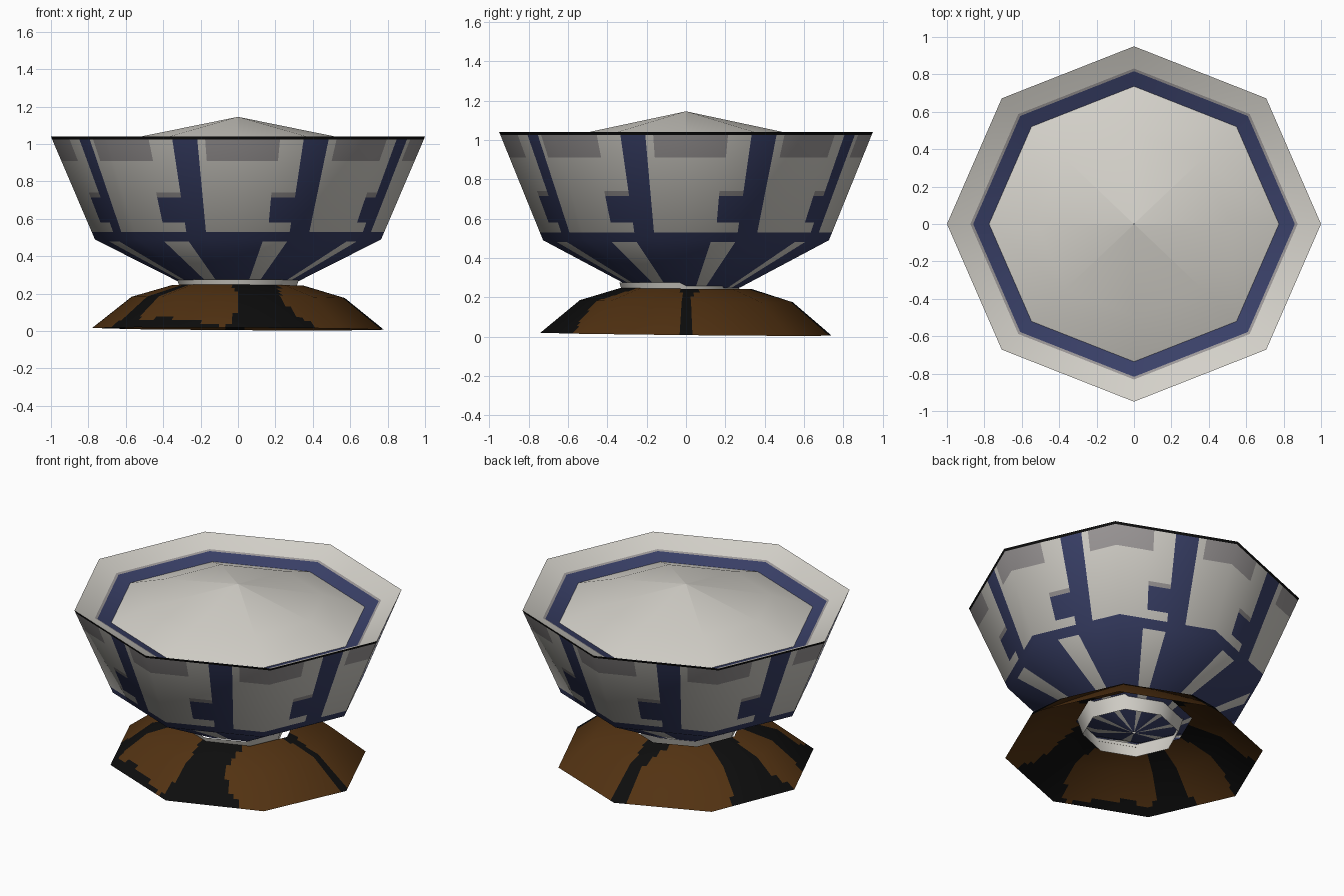
import bpy
import math
from mathutils import Vector

cube = bpy.data.objects.get("Cube")
if cube:
    bpy.data.objects.remove(cube, do_unlink=True)

SIDES = 8
DEPTH = 0.95  # the whole piece is slightly squashed front to back


def material(name, color):
    mat = bpy.data.materials.new(name)
    mat.use_nodes = True
    mat.diffuse_color = (*color, 1)
    bsdf = next(n for n in mat.node_tree.nodes if n.type == "BSDF_PRINCIPLED")
    bsdf.inputs["Base Color"].default_value = (*color, 1)
    bsdf.inputs["Roughness"].default_value = 0.8
    return mat


PALETTE = [
    material("cream", (0.66, 0.64, 0.59)),
    material("navy", (0.042, 0.052, 0.14)),
    material("warm_grey", (0.34, 0.32, 0.32)),
    material("black", (0.004, 0.004, 0.004)),
    material("brown", (0.085, 0.032, 0.006)),
]
CREAM, NAVY, GREY, BLACK, BROWN = range(5)


def lathe_rows(profile, cuts):
    """Profile points with smooth normals, split at the given heights."""
    pts = [Vector(p) for p in profile]
    segs = [(b - a).normalized() for a, b in zip(pts, pts[1:])]
    normals = []
    for i in range(len(pts)):
        t = segs[max(i - 1, 0)] + segs[min(i, len(segs) - 1)]
        normals.append(Vector((t.y, -t.x)).normalized())
    rows = []
    for i in range(len(segs)):
        a, b = pts[i], pts[i + 1]
        stops = [(z - a.y) / (b.y - a.y) for z in cuts] if a.y != b.y else []
        for t in [0] + sorted(t for t in stops if 0.001 < t < 0.999):
            rows.append((a.lerp(b, t), normals[i].lerp(normals[i + 1], t)))
    rows.append((pts[-1], normals[-1]))
    return rows


def octagon_shell(name, profile, rule, u_cuts=(0,), z_cuts=()):
    """Eight-sided shell; rule(u, angle, r, z) picks the colour of a face."""
    rows = lathe_rows(profile, z_cuts)
    corners = [(math.cos(k * math.tau / SIDES), math.sin(k * math.tau / SIDES))
               for k in range(SIDES + 1)]
    columns = [(k, u) for k in range(SIDES) for u in u_cuts]
    n = len(columns)
    verts, normals, faces, colors = [], [], [], []
    for p, nor in rows:
        for k, u in columns:
            d = Vector(corners[k]).lerp(Vector(corners[k + 1]), u)
            verts.append((d.x * p.x, d.y * p.x * DEPTH, p.y))
            e = d.normalized() * nor.x
            normals.append(Vector((e.x, e.y / DEPTH, nor.y)).normalized())
    for i in range(len(rows) - 1):
        mid = (rows[i][0] + rows[i + 1][0]) / 2
        for j, (k, u) in enumerate(columns):
            j2 = (j + 1) % n
            faces.append((i * n + j, i * n + j2, (i + 1) * n + j2, (i + 1) * n + j))
            nxt = columns[j2][1] or 1
            um = (u + nxt) / 2
            colors.append(rule(um, (k + um) * 360 / SIDES, mid.x, mid.y))
    mesh = bpy.data.meshes.new(name)
    mesh.from_pydata(verts, [], faces)
    used = sorted(set(colors))
    for c in used:
        mesh.materials.append(PALETTE[c])
    for poly, c in zip(mesh.polygons, colors):
        poly.material_index = used.index(c)
        poly.use_smooth = True
    mesh.update()
    mesh.normals_split_custom_set_from_vertices(normals)
    obj = bpy.data.objects.new(name, mesh)
    bpy.context.scene.collection.objects.link(obj)
    return obj


# Painted outside of the bowl: the same pattern on each of the eight panels
def bowl_paint(u, angle, r, z):
    if z > 1.025:
        return BLACK
    if z < 0.48:
        return CREAM if 0.25 < u < 0.5 else NAVY
    if z < 0.53 or 0.5 < u < 0.69:
        return NAVY
    if 0.29 < u < 0.5 and 0.58 < z < 0.74:
        return NAVY if z < 0.715 else GREY
    if z > 0.91 and (u < 0.32 or u > 0.75):
        return GREY
    return CREAM


octagon_shell("bowl_outside",
              [(0.01, 0.16), (0.29, 0.25), (0.765, 0.49), (1.0, 1.04)],
              bowl_paint,
              (0, 0.25, 0.29, 0.32, 0.5, 0.69, 0.75),
              (0.48, 0.53, 0.58, 0.715, 0.74, 0.91, 1.025))


# Inside lip of the bowl with its painted ring
def lip_paint(u, angle, r, z):
    return CREAM if r > 0.875 else GREY if r > 0.86 else NAVY


octagon_shell("bowl_lip",
              [(1.0, 1.04), (0.875, 0.982), (0.86, 0.976), (0.74, 0.93)],
              lip_paint)

# Heaped filling
octagon_shell("filling",
              [(0.775, 0.945), (0.52, 1.04), (0.002, 1.145)],
              lambda *a: CREAM)

# Foot ring under the bowl
foot = octagon_shell("foot_ring", [(0.29, 0.17), (0.325, 0.275)], lambda *a: CREAM)
foot.location.y = -0.03

# Dark streaks on the stand: start angle, end angle, spread at rim, spread at top
STREAKS = [(270, 296, 10, 14), (358, 363, 0, 10), (88, 97, -3, 14),
           (150, 174, 7, 3), (203, 219, 5, 0)]


def stand_paint(u, angle, r, z):
    rim = max(0, (r - 0.57) / 0.21) ** 2
    top = max(0, (0.57 - r) / 0.22) ** 2
    for start, end, flare, spread in STREAKS:
        grow = flare * rim + spread * top
        for a in (angle, angle + 360):
            if start - max(grow, 0) * 0.6 < a < end + grow:
                return BLACK
    if z < 0.012 + 0.05 * math.sin(math.radians((angle - 205) * 3)) and 205 < angle < 265:
        return BLACK
    return BROWN


stand = octagon_shell("stand", [(0.78, 0.012), (0.57, 0.18), (0.35, 0.245)],
                      stand_paint,
                      [i / 16 for i in range(16)],
                      [0.012 + 0.0195 * i for i in range(1, 12)])
stand.rotation_euler = (-0.01, 0.006, 0)
